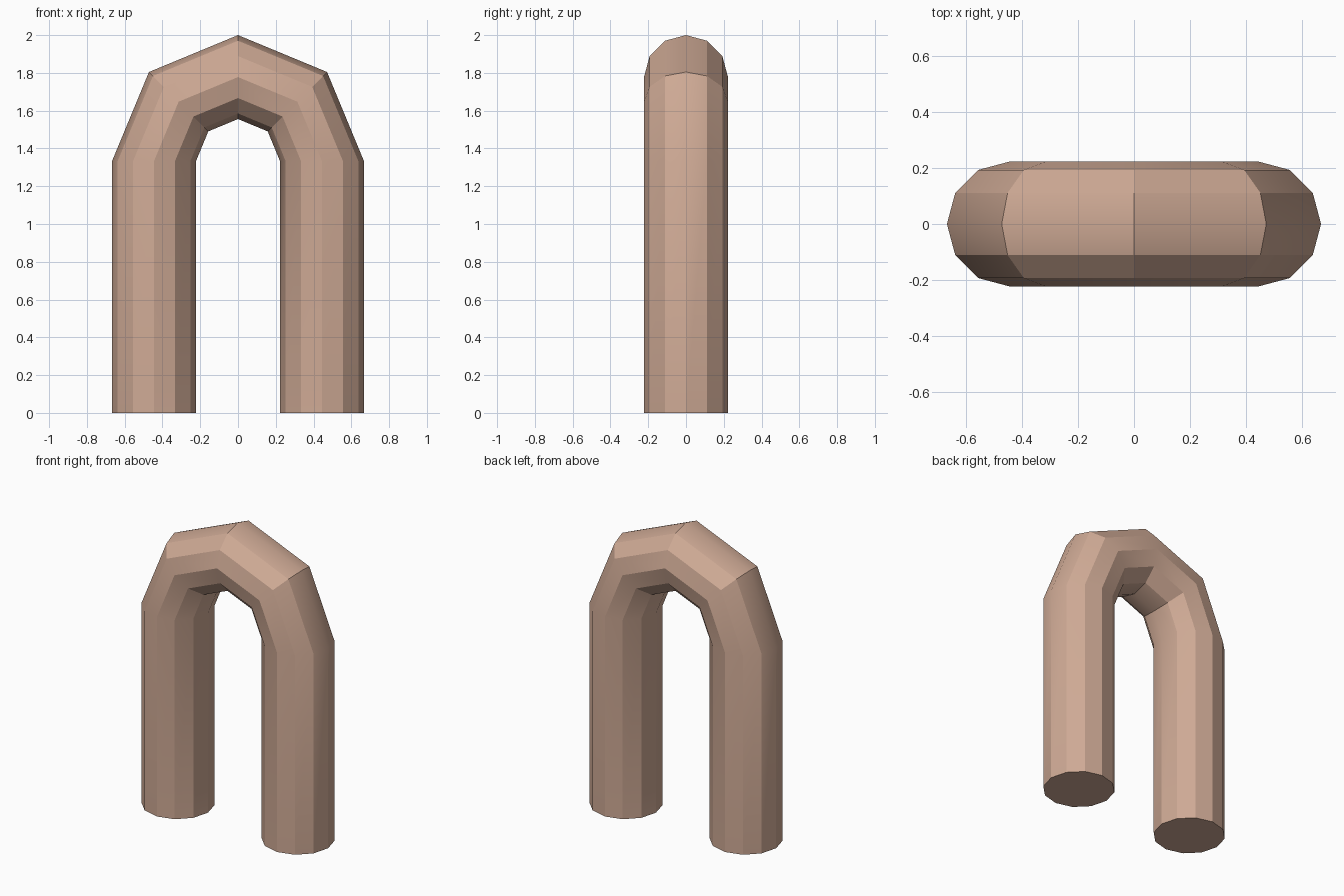
import bpy, bmesh
from math import sin, cos, pi, radians

if "Cube" in bpy.data.objects:
    bpy.data.objects.remove(bpy.data.objects["Cube"])

SIDES, ARC_STEPS = 12, 4
TUBE_R, BEND_R, LEG_H = 2 / 9, 4 / 9, 4 / 3

bm = bmesh.new()


def ring(angle, z):
    """Tube cross-section at a given angle around the bend centre."""
    verts = []
    for i in range(SIDES):
        t = 2 * pi * i / SIDES
        r = BEND_R + TUBE_R * cos(t)
        verts.append(bm.verts.new((r * cos(angle), TUBE_R * sin(t), z + r * sin(angle))))
    return verts


# Right foot, semicircular bend, left foot
rings = [ring(0, 0)]
rings += [ring(pi * k / ARC_STEPS, LEG_H) for k in range(ARC_STEPS + 1)]
rings.append(ring(pi, 0))

# Tube walls and end caps
for a, b in zip(rings, rings[1:]):
    for i in range(SIDES):
        j = (i + 1) % SIDES
        bm.faces.new((a[i], a[j], b[j], b[i]))
bm.faces.new(rings[0])
bm.faces.new(rings[-1])
bmesh.ops.recalc_face_normals(bm, faces=bm.faces[:])

mesh = bpy.data.meshes.new("bent_tube_arch")
bm.to_mesh(mesh)
bm.free()
arch = bpy.data.objects.new("bent_tube_arch", mesh)
bpy.context.collection.objects.link(arch)

# Tan finish
mat = bpy.data.materials.new("tan")
mat.diffuse_color = (0.62, 0.40, 0.30, 1)
mat.use_nodes = True
mat.node_tree.nodes["Principled BSDF"].inputs["Base Color"].default_value = mat.diffuse_color
mesh.materials.append(mat)

# Soft bends along the tube, hard edges between its sides
bpy.context.view_layer.objects.active = arch
arch.select_set(True)
bpy.ops.object.shade_smooth_by_angle(angle=radians(28))
